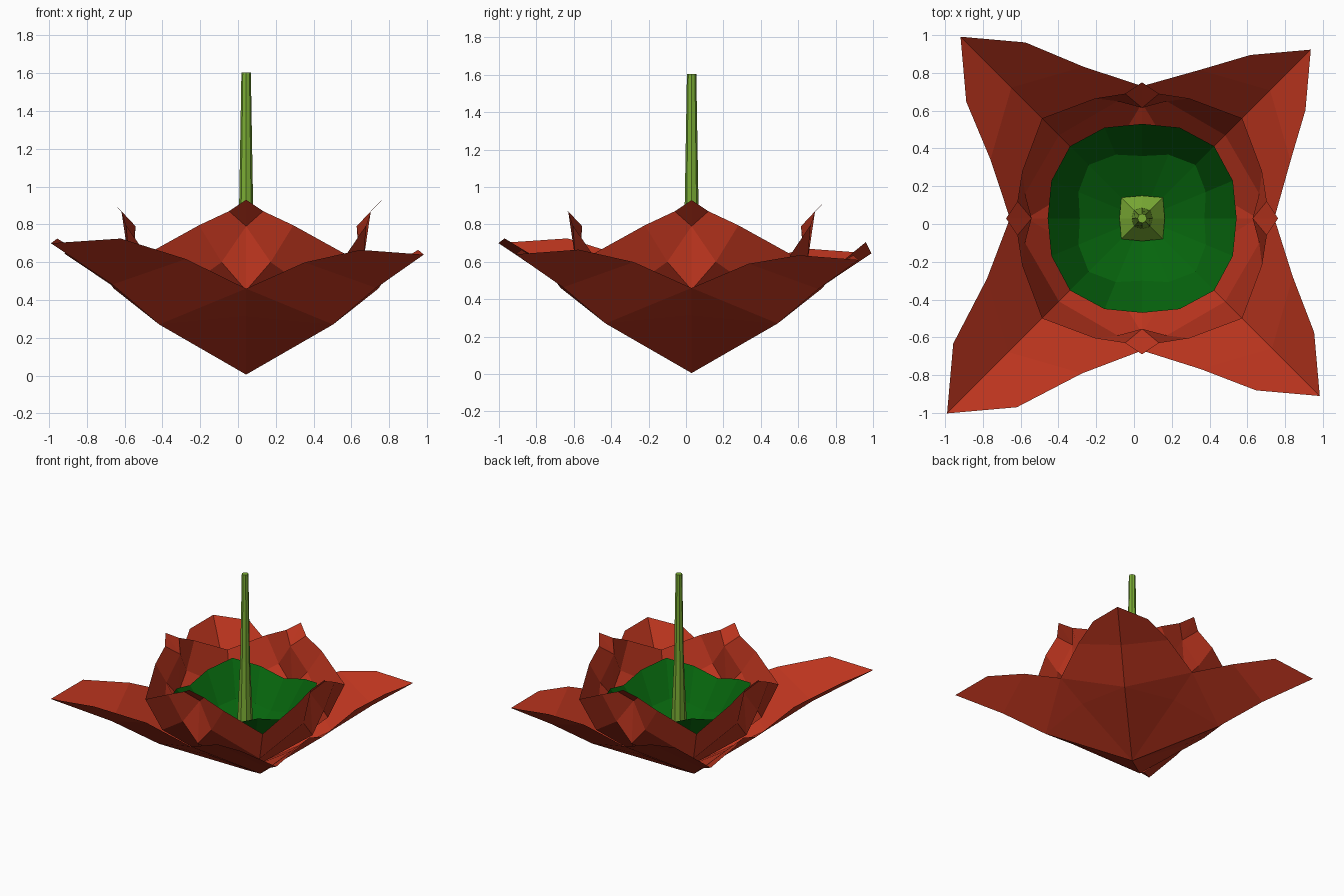
import bpy
from math import cos, sin, pi

if "Cube" in bpy.data.objects:
    bpy.data.objects.remove(bpy.data.objects["Cube"])

CX, CY = 0.043, 0.03  # flower axis


def material(name, rgb):
    m = bpy.data.materials.new(name)
    m.diffuse_color = (*rgb, 1)
    m.use_nodes = True
    m.node_tree.nodes["Principled BSDF"].inputs["Base Color"].default_value = m.diffuse_color
    return m


RED = material("petal_red", (0.5, 0.035, 0.013))
GREEN = material("deep_green", (0.002, 0.13, 0.004))
LIME = material("stem_green", (0.2, 0.42, 0.035))


def make(name, verts, faces, mat):
    me = bpy.data.meshes.new(name)
    me.from_pydata(verts, [], faces)
    me.materials.append(mat)
    ob = bpy.data.objects.new(name, me)
    ob.location = (CX, CY, 0)
    bpy.context.collection.objects.link(ob)
    return ob


def turn(x, y, z, a):
    return (x * cos(a) - y * sin(a), x * sin(a) + y * cos(a), z)


def outer_petal(name, angle, stretch, lift, twist):
    """Creased sheet from the centre to a corner tip, meeting its neighbours in valleys."""
    crease = [(0, 0, 0.005), (0.46, 0.46, 0.27), (0.69, 0.69, 0.465), (0.95, 0.95, 0.645)]
    flank = [(0.49, 0, 0.315), (0.70, 0, 0.46), (0.80, 0.31, 0.60), (0.92, 0.61, 0.67)]
    pts = crease + flank + [(y, x, z) for x, y, z in flank]
    weight = {2: 0.3, 3: 1, 6: 0.3, 7: 1, 10: 0.3, 11: 1}
    verts = []
    for n, (x, y, z) in enumerate(pts):
        w = weight.get(n, 0)
        s = 1 + (stretch - 1) * w
        z += lift * w + (twist if n == 7 else 0)
        verts.append(turn(x * s, y * s, z, angle))
    faces = [(0, 4, 1), (1, 4, 5), (1, 5, 6, 2), (2, 6, 7, 3),
             (0, 1, 8), (1, 9, 8), (1, 2, 10, 9), (2, 3, 11, 10)]
    return make(name, verts, faces, RED)


def inner_petal(name, half, angle):
    """4x4 quad sheet creased on its diagonal; half holds one side of it."""
    verts, faces = [], []
    for i in range(4):
        for j in range(4):
            x, y, z = half[(max(i, j), min(i, j))]
            verts.append(turn(x, -y if j > i else y, z, angle))
    for i in range(3):
        for j in range(3):
            a = i * 4 + j
            # split quads on the crease so it stays sharp
            if i == j:
                faces += [(a, a + 4, a + 5), (a, a + 5, a + 1)]
            else:
                faces.append((a, a + 4, a + 5, a + 1))
    return make(name, verts, faces, RED)


# Outer petals: pointed, spreading to the four corners
shapes = [(0.94, -0.035, 0), (1.012, 0, 0.035), (1.087, 0.055, 0), (0.99, -0.005, 0)]
for k, (s, lift, twist) in enumerate(shapes):
    outer_petal(f"outer_petal_{k + 1}", k * pi / 2, s, lift, twist)

# Inner petals: upright on the four sides, with tips curling outward
inner = {(0, 0): (0, 0, 0.04), (1, 0): (0.23, 0.23, 0.17), (2, 0): (0.44, 0.44, 0.38),
         (3, 0): (0.53, 0.53, 0.64), (1, 1): (0.61, 0, 0.45), (2, 1): (0.62, 0.13, 0.60),
         (2, 2): (0.585, 0, 0.79), (3, 1): (0.635, 0.25, 0.795),
         (3, 2): (0.66, 0.09, 0.87), (3, 3): (0.72, 0, 0.93)}
for k in range(4):
    inner_petal(f"inner_petal_{k + 1}", inner, k * pi / 2)


def lathe(name, rings, sides, mat, cap=False):
    """Rings of (mid radius, corner radius, mid z, corner z), squarish in plan."""
    verts, faces = [], []
    for rm, rc, zm, zc in rings:
        for n in range(sides):
            a = 2 * pi * n / sides
            t = sin(2 * a) ** 2
            r = rm + (rc - rm) * t
            verts.append((r * cos(a), r * sin(a), zm + (zc - zm) * t))
    for k in range(len(rings) - 1):
        for n in range(sides):
            m = (n + 1) % sides
            faces.append((k * sides + n, k * sides + m,
                          (k + 1) * sides + m, (k + 1) * sides + n))
    faces.append(tuple(range(sides))[::-1])
    if cap:
        faces.append(tuple(range((len(rings) - 1) * sides, len(rings) * sides)))
    return make(name, verts, faces, mat)


# Green cup inside the petals, rising at its corners
lathe("inner_cup", [(0.1, 0.1, 0.25, 0.25), (0.33, 0.40, 0.36, 0.40),
                    (0.50, 0.54, 0.56, 0.67)], 16, GREEN)

# Pistil with a flared squarish foot
lathe("pistil", [(0.12, 0.155, 0.27, 0.28), (0.055, 0.06, 0.36, 0.36),
                 (0.037, 0.037, 0.9, 0.9), (0.025, 0.025, 1.605, 1.605)],
      8, LIME, cap=True)
